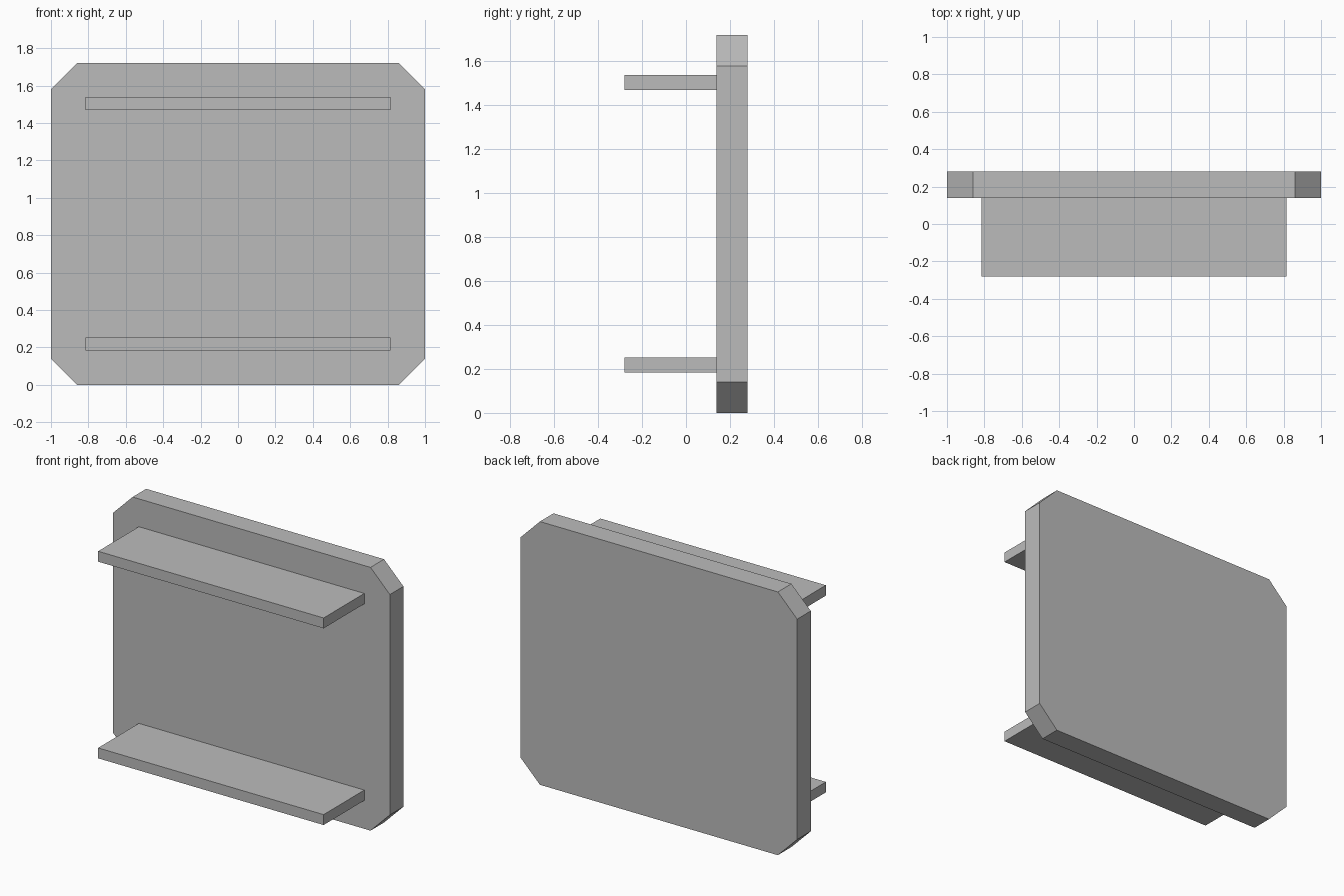
import bpy
import bmesh

cube = bpy.data.objects.get("Cube")
if cube:
    bpy.data.objects.remove(cube, do_unlink=True)

# Single plain grey
grey = bpy.data.materials.new("plain grey")
grey.use_nodes = True
colour = (0.5, 0.5, 0.5, 1)
grey.diffuse_color = colour
grey.node_tree.nodes["Principled BSDF"].inputs["Base Color"].default_value = colour


def box(name, low, high, corner_cut=0):
    """Box between two corners; optionally cut its four front-to-back edges."""
    bm = bmesh.new()
    bmesh.ops.create_cube(bm, size=1)
    for v in bm.verts:
        v.co = [h if c > 0 else l for c, l, h in zip(v.co, low, high)]
    if corner_cut:
        edges = [e for e in bm.edges
                 if abs(e.verts[0].co.y - e.verts[1].co.y) > 0.01]
        bmesh.ops.bevel(bm, geom=edges, offset=corner_cut, offset_type='OFFSET',
                        segments=1, affect='EDGES')
    bmesh.ops.recalc_face_normals(bm, faces=bm.faces)
    mesh = bpy.data.meshes.new(name)
    bm.to_mesh(mesh)
    bm.free()
    mesh.materials.append(grey)
    obj = bpy.data.objects.new(name, mesh)
    bpy.context.collection.objects.link(obj)
    return obj


# Upright panel with cut corners
box("back_panel", (-1, 0.14, 0), (1, 0.28, 1.72), corner_cut=0.14)

# Two shelves reaching forward from the panel
for name, z in (("lower_shelf", 0.185), ("upper_shelf", 1.47)):
    box(name, (-0.815, -0.28, z), (0.815, 0.14, z + 0.068))
